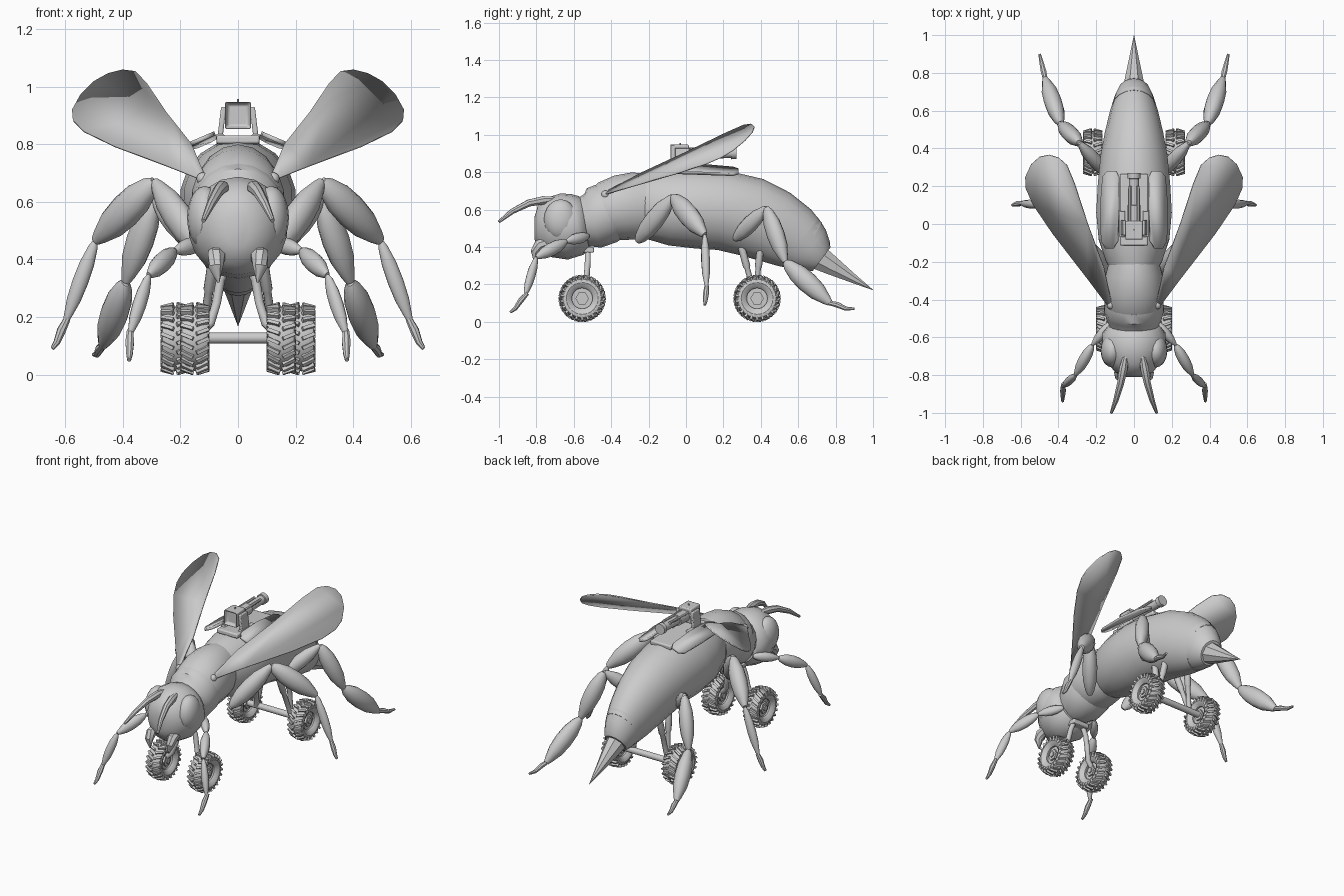
import bpy, bmesh, math
from mathutils import Vector as V, Matrix as M

if "Cube" in bpy.data.objects:
    bpy.data.objects.remove(bpy.data.objects["Cube"])


def finish(name, bm, mirror=False, angle=40, thick=0, bevel=0):
    bmesh.ops.recalc_face_normals(bm, faces=bm.faces)
    me = bpy.data.meshes.new(name)
    bm.to_mesh(me)
    bm.free()
    ob = bpy.data.objects.new(name, me)
    bpy.context.collection.objects.link(ob)
    bpy.ops.object.select_all(action='DESELECT')
    ob.select_set(True)
    bpy.context.view_layer.objects.active = ob
    bpy.ops.object.shade_smooth_by_angle(angle=math.radians(angle))
    if thick:
        s = ob.modifiers.new("thickness", 'SOLIDIFY')
        s.thickness, s.offset = thick, 0
    if bevel:
        b = ob.modifiers.new("bevel", 'BEVEL')
        b.width, b.segments = bevel, 2
    if mirror:
        ob.modifiers.new("mirror", 'MIRROR').use_clip = False
    return ob


def loft(bm, pts, radii, sides=16):
    """Elliptical rings swept along a path; radii are numbers or (wide, high)."""
    pts = [V(p) for p in pts]
    rings = []
    for i, p in enumerate(pts):
        t = (pts[min(i + 1, len(pts) - 1)] - pts[max(i - 1, 0)]).normalized()
        side = t.cross(V((0, 0, 1)))
        side = side.normalized() if side.length > 1e-3 else V((1, 0, 0))
        up = side.cross(t)
        r = radii[i] if isinstance(radii[i], tuple) else (radii[i], radii[i])
        rings.append([bm.verts.new(p + side * r[0] * math.cos(a) + up * r[1] * math.sin(a))
                      for a in (2 * math.pi * (k + .5) / sides for k in range(sides))])
    for a, b in zip(rings, rings[1:]):
        for k in range(sides):
            n = (k + 1) % sides
            bm.faces.new((a[k], a[n], b[n], b[k]))
    bm.faces.new(rings[0][::-1])
    bm.faces.new(rings[-1])


def tube(name, pts, radii, sides=10, mirror=False):
    bm = bmesh.new()
    loft(bm, pts, radii, sides)
    return finish(name, bm, mirror)


def body(name, rows, sides=18):
    return tube(name, [(0, y, z) for y, z, _, _ in rows], [(w, h) for _, _, w, h in rows], sides)


def box(bm, mat, size):
    bmesh.ops.create_cube(bm, size=1, matrix=mat @ M.Diagonal((*size, 1)))


def ball(name, c, s, mirror=True):
    bm = bmesh.new()
    bmesh.ops.create_uvsphere(bm, u_segments=16, v_segments=10, radius=1,
                              matrix=M.Translation(c) @ M.Diagonal((*s, 1)))
    return finish(name, bm, mirror)


def plate(name, pts, thick):
    bm = bmesh.new()
    bm.faces.new([bm.verts.new(p) for p in pts])
    return finish(name, bm, True, thick=thick)


# Body segments: y, z, half width, half height
body("head", [(-.81, .50, .04, .06), (-.785, .5, .10, .12), (-.73, .505, .145, .16), (-.65, .51, .172, .178),
              (-.58, .52, .168, .165), (-.545, .53, .14, .145), (-.53, .53, .10, .11)])
body("neck", [(-.58, .53, .11, .12), (-.5, .54, .148, .15), (-.45, .57, .16, .165), (-.41, .59, .155, .16)])
body("thorax", [(-.46, .575, .14, .14), (-.42, .59, .158, .162), (-.35, .61, .162, .175),
                (-.27, .62, .152, .18), (-.2, .625, .135, .165)])
body("abdomen", [(-.27, .62, .11, .15), (-.2, .62, .15, .178), (-.08, .61, .19, .202), (.06, .605, .203, .213),
                 (.2, .595, .195, .213), (.35, .56, .18, .213), (.47, .51, .157, .2), (.58, .45, .13, .175),
                 (.65, .405, .108, .145)])
body("tail_segment", [(.61, .43, .12, .158), (.66, .39, .105, .135), (.705, .35, .085, .1), (.725, .335, .07, .078)])
body("stinger", [(.69, .355, .066, .076), (.78, .3, .048, .055), (.9, .228, .022, .025), (1, .17, .001, .001)], 8)

# Head details
ball("eye", (.115, -.67, .545), (.062, .09, .11))
tube("antenna", [(.045, -.70, .655), (.055, -.76, .65), (.07, -.84, .635), (.095, -.93, .59), (.12, -1, .535)],
     [.014, .024, .02, .015, .008], 8, True)
tube("mandible", [(.072, -.73, .43), (.075, -.785, .41), (.077, -.805, .375), (.068, -.81, .32)],
     [.03, .032, .026, .004], 8, True)

# Legs: joint points and the greatest thickness of each segment
SPINDLE = [(0, .3), (.08, .6), (.28, .93), (.5, 1), (.72, .88), (.92, .5), (1, .3)]
legs = {
    "front_leg": ([(.12, -.52, .46), (.22, -.64, .43), (.31, -.80, .345), (.375, -.86, .14)], [.03, .036, .026],
                  (.378, -.94, .05)),
    "middle_leg": ([(.13, -.26, .43), (.29, -.07, .67), (.495, .10, .465), (.60, .11, .18)], [.055, .06, .028],
                   (.645, .10, .09)),
    "hind_leg": ([(.14, .26, .44), (.29, .43, .61), (.39, .53, .32), (.47, .77, .10)], [.045, .052, .056],
                 (.50, .90, .07)),
}
for name, (joints, radii, toe) in legs.items():
    bm = bmesh.new()
    for a, b, r in zip(joints, joints[1:], radii):
        a, b = V(a), V(b)
        loft(bm, [a.lerp(b, t) for t, _ in SPINDLE], [(r * k * .85, r * k) for _, k in SPINDLE], 12)
    a, b = V(joints[-1]), V(toe)
    loft(bm, [a.lerp(b, -.15), a.lerp(b, .3), a.lerp(b, .65) - V((0, 0, .01)), b], [.012, .016, .012, .007], 8)
    finish(name, bm, True)

# Wings: outline seen from above, laid on a tilted plane
outline = [(.12, -.41), (.16, -.23), (.245, 0), (.315, .215), (.355, .31), (.40, .35), (.45, .365), (.50, .355),
           (.545, .315), (.575, .25), (.572, .19), (.535, .105), (.43, -.05), (.245, -.29), (.14, -.43)]
plate("wing", [(x, y, .7 - .436 * (x - .115) + .624 * (y + .42)) for x, y in outline], .008)
ball("wing_joint", (.122, -.43, .68), (.022, .022, .022))


# Wheels: lathed tyre with staggered lugs, hub and nut
def wheel(name, cx, cy, R=.112, cz=.125):
    bm = bmesh.new()
    half = [(.028, .055), (.04, .066), (.049, .085), (.045, .102), (.025, R)]
    prof = half + [(-x, r) for x, r in reversed(half)]
    n = 32
    c = V((cx, cy, cz))
    rings = [[bm.verts.new(c + V((x, r * math.cos(a), r * math.sin(a)))) for x, r in prof]
             for a in (2 * math.pi * i / n for i in range(n))]
    for i in range(n):
        a, b = rings[i], rings[(i + 1) % n]
        for k in range(len(prof)):
            m = (k + 1) % len(prof)
            bm.faces.new((a[k], a[m], b[m], b[k]))
    for i in range(22):
        for s in (-1, 1):
            rot = M.Rotation(2 * math.pi * (i + .25 * s) / 22, 4, 'X')
            lug = M.Translation(c) @ rot @ M.Translation((s * .026, 0, R - .002))
            box(bm, lug @ M.Rotation(s * .4, 4, 'Z') @ M.Rotation(s * .25, 4, 'Y'), (.046, .012, .022))
            stud = M.Translation(c) @ rot @ M.Translation((s * .046, 0, .092))
            box(bm, stud, (.01, .009, .012))
    for sides, r, w in ((20, .058, .036), (6, .036, .06), (10, .018, .075)):
        bmesh.ops.create_cone(bm, cap_ends=True, segments=sides, radius1=r, radius2=r, depth=w,
                              matrix=M.Translation(c) @ M.Rotation(math.pi / 2, 4, 'Y'))
    return finish(name, bm, True, 35)


wheel("front_wheel", .15, -.555)
wheel("rear_wheel", .218, .38)

# Undercarriage
tube("front_fork", [(.03, -.525, .40), (.06, -.525, .33), (.075, -.53, .25), (.095, -.545, .18), (.15, -.555, .125)],
     [.016] * 5, 10, True)
bm = bmesh.new()
box(bm, M.Translation((0, -.525, .385)), (.12, .065, .03))
finish("fork_mount", bm, bevel=.006)
tube("rear_axle", [(-.2, .38, .127), (.2, .38, .127)], [.02, .02], 12)
for name, top in (("rear_strut_a", (.075, .28, .46)), ("rear_strut_b", (.075, .405, .46))):
    bottom = V((.125, .37, .13))
    tube(name, [top, V(top).lerp(bottom, .5), V(top).lerp(bottom, .52), bottom], [.02, .02, .015, .015], 10, True)

# Back hatch panels
plate("hatch_panel", [(x, y, .838 - .43 * (x - .08) - .1 * max(y - .1, 0)) for x, y in
                      ((.085, -.09), (.11, -.13), (.15, -.13), (.172, -.09), (.178, .08), (.165, .25), (.14, .28),
                       (.095, .28), (.08, .25), (.08, .08))], .015)
bm = bmesh.new()
box(bm, M.Translation((0, .075, .807)) @ M.Rotation(-.05, 4, 'X'), (.15, .38, .03))
finish("turret_base", bm, bevel=.008)

# Turret: housing with recessed front, side brackets and rear-facing barrel
bm = bmesh.new()
box(bm, M.Translation((0, -.035, .9)), (.09, .1, .095))
bm.normal_update()
front = [f for f in bm.faces if f.normal.y < -.9]
bmesh.ops.inset_region(bm, faces=front, thickness=.016)
bmesh.ops.translate(bm, verts=front[0].verts, vec=(0, .025, 0))
finish("turret_housing", bm, bevel=.006)
bm = bmesh.new()
box(bm, M.Translation((.058, -.02, .86)) @ M.Rotation(-.12, 4, 'Y'), (.018, .08, .14))
box(bm, M.Translation((.062, .0, .825)), (.03, .14, .02))
finish("turret_bracket", bm, True, bevel=.005)
tube("barrel", [(0, 0, .895), (0, .1, .898), (0, .101, .898), (0, .24, .903), (0, .241, .903), (0, .27, .904)],
     [.036, .036, .027, .027, .034, .034], 14)
tube("barrel_rail", [(.022, .01, .92), (.022, .2, .925)], [.011, .009], 8, True)
tube("sight", [(0, -.03, .93), (0, -.03, .957)], [.005, .004], 6)
